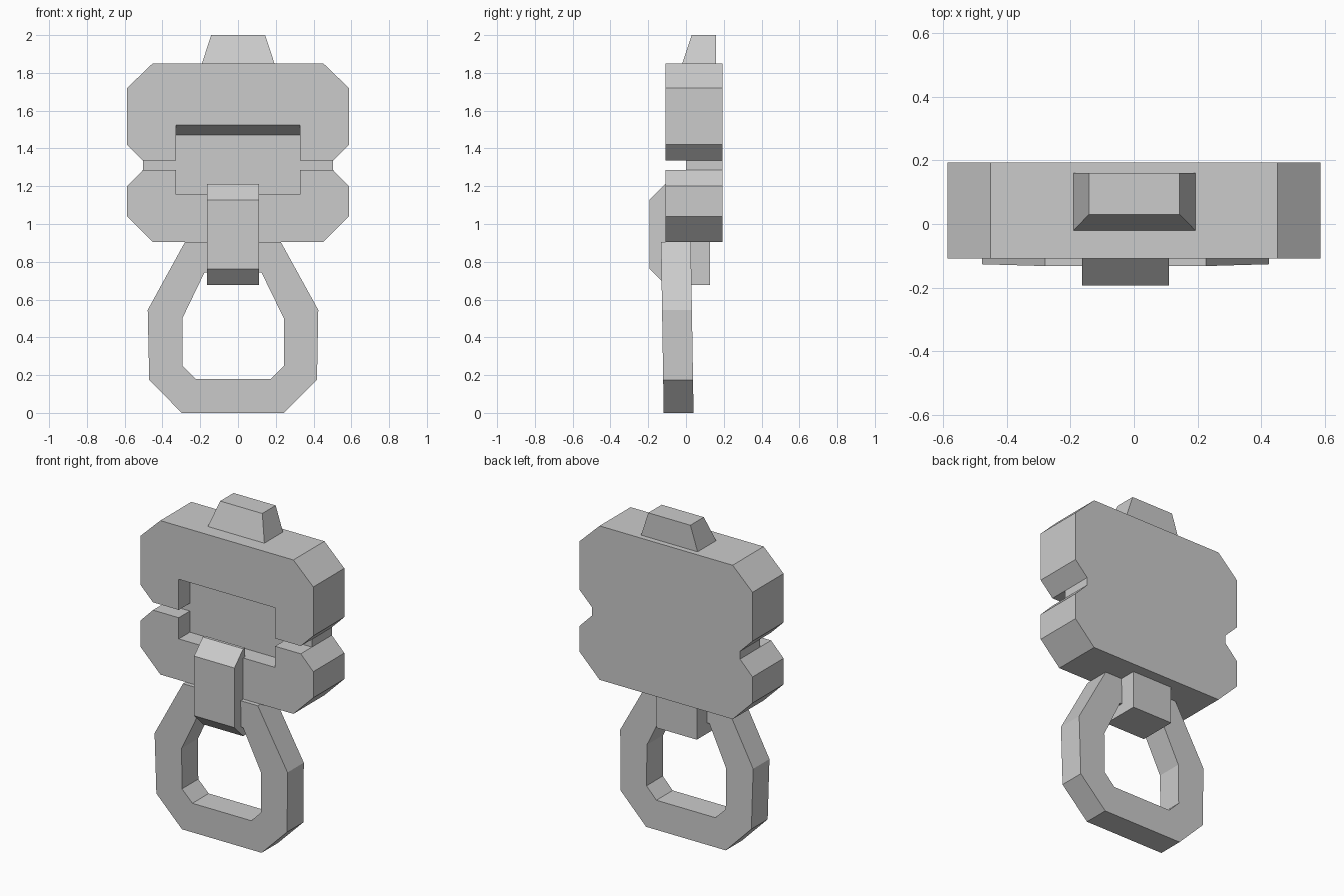
import bpy, bmesh

if "Cube" in bpy.data.objects:
    bpy.data.objects.remove(bpy.data.objects["Cube"])

grey = bpy.data.materials.new("plain grey")
grey.diffuse_color = (0.6, 0.6, 0.6, 1)
grey.use_nodes = True
grey.node_tree.nodes["Principled BSDF"].inputs["Base Color"].default_value = grey.diffuse_color


def finish(name, bm):
    bmesh.ops.recalc_face_normals(bm, faces=bm.faces)
    mesh = bpy.data.meshes.new(name)
    bm.to_mesh(mesh)
    bm.free()
    mesh.materials.append(grey)
    obj = bpy.data.objects.new(name, mesh)
    bpy.context.collection.objects.link(obj)
    return obj


def loft(name, a, b):
    """Solid between two matching loops of 3D points."""
    bm = bmesh.new()
    va, vb = [bm.verts.new(p) for p in a], [bm.verts.new(p) for p in b]
    bm.faces.new(va)
    bm.faces.new(vb[::-1])
    for i in range(len(a)):
        j = (i + 1) % len(a)
        bm.faces.new((va[i], va[j], vb[j], vb[i]))
    return finish(name, bm)


def mirrored(half):
    """Close a right-hand x,z outline with its mirror image."""
    return half + [(-x, z) for x, z in reversed(half)]


def at_y(outline, y):
    return [(x, y, z) for x, z in outline]


FRONT, FLOOR, BACK = -0.108, 0.0, 0.193
top_half = [(0.452, 1.85), (0.587, 1.72), (0.587, 1.42), (0.502, 1.335)]
low_half = [(0.502, 1.287), (0.587, 1.2), (0.587, 1.04), (0.452, 0.905)]

# Back plate with a notch on each side
plate = mirrored(top_half + low_half)
loft("back_plate", at_y(plate, FLOOR), at_y(plate, BACK))

# Upper front plate, its recess ceiling sloping down towards the floor
upper = mirrored(top_half + [(0.327, 1.335), (0.327, 1.523)])
upper_back = [(x, 1.47 if z == 1.523 else z) for x, z in upper]
loft("upper_front_plate", at_y(upper, FRONT), at_y(upper_back, FLOOR))

# Lower front plate with the bottom of the recess
lower = mirrored([(0.327, 1.157), (0.327, 1.287)] + low_half)
loft("lower_front_plate", at_y(lower, FRONT), at_y(lower, FLOOR))

# Tapered tab on top
loft("top_tab",
     [(-0.191, -0.02, 1.85), (0.193, -0.02, 1.85), (0.193, 0.16, 1.85), (-0.191, 0.16, 1.85)],
     [(-0.142, 0.03, 2.0), (0.144, 0.03, 2.0), (0.144, 0.16, 2.0), (-0.142, 0.16, 2.0)])

# Clasp wrapping the top of the ring
clasp = [(-0.108, 1.213), (-0.193, 1.128), (-0.193, 0.762), (-0.108, 0.677),
         (0.128, 0.677), (0.128, 0.91), (-0.09, 0.91), (-0.09, 1.213)]
loft("clasp", [(-0.163, y, z) for y, z in clasp], [(0.111, y, z) for y, z in clasp])

# Hanging ring, leaning slightly
outer = [(-0.281, 0.904), (-0.478, 0.545), (-0.47, 0.175), (-0.298, 0.0),
         (0.243, 0.0), (0.418, 0.175), (0.425, 0.545), (0.227, 0.904)]
inner = [(-0.178, 0.742), (-0.295, 0.5), (-0.295, 0.25), (-0.225, 0.18),
         (0.175, 0.18), (0.243, 0.25), (0.243, 0.5), (0.125, 0.742)]
bm = bmesh.new()
loops = [[bm.verts.new((x, y - 0.016 * z, z)) for x, z in line]
         for line, y in ((outer, -0.118), (inner, -0.118), (inner, 0.04), (outer, 0.04))]
for k in range(4):
    a, b = loops[k], loops[(k + 1) % 4]
    for i in range(8):
        j = (i + 1) % 8
        bm.faces.new((a[i], a[j], b[j], b[i]))
finish("ring", bm)
